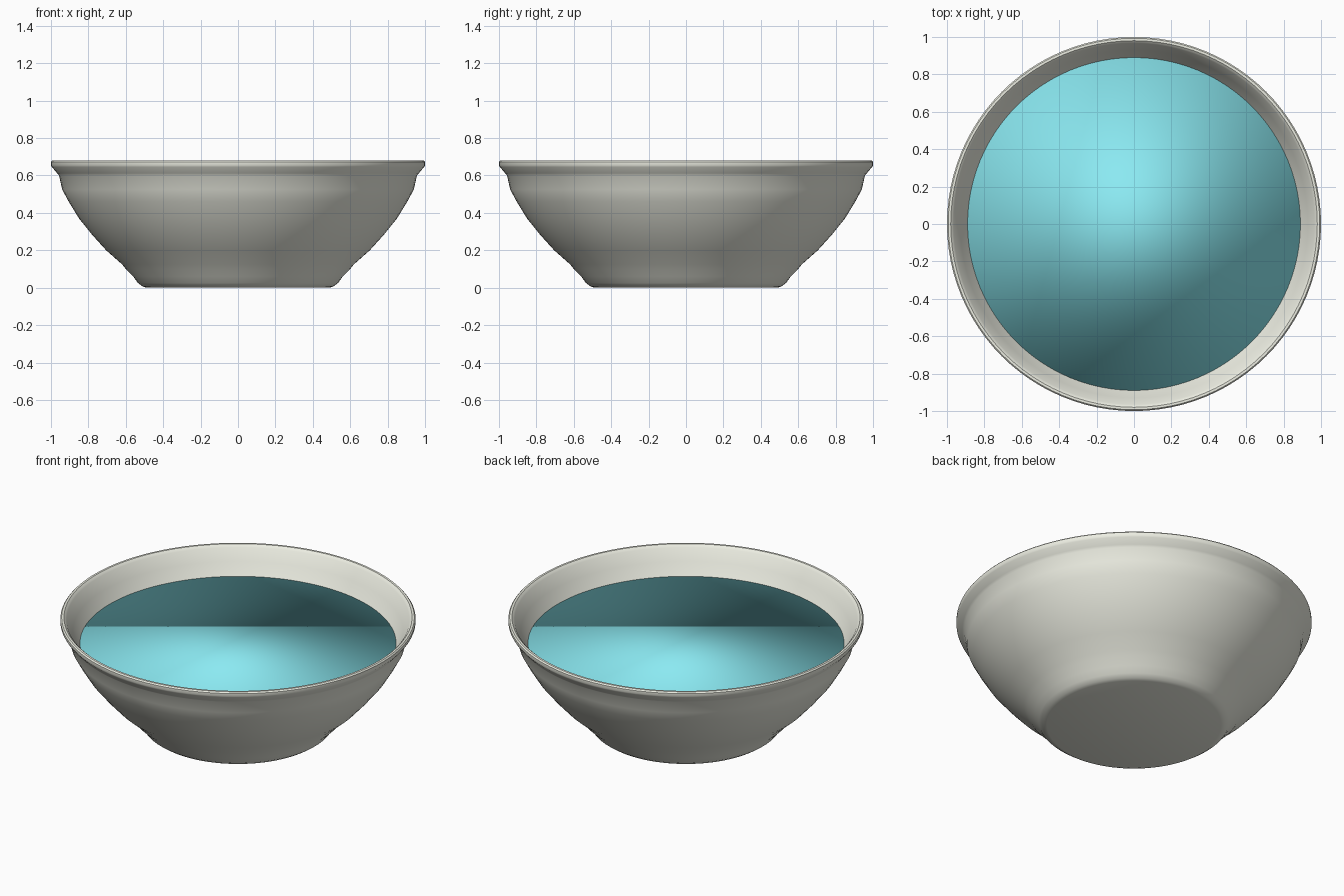
import bpy, bmesh, math

if "Cube" in bpy.data.objects:
    bpy.data.objects.remove(bpy.data.objects["Cube"])

SEGMENTS = 96


def material(name, color):
    mat = bpy.data.materials.new(name)
    mat.diffuse_color = (*color, 1)
    mat.use_nodes = True
    mat.node_tree.nodes["Principled BSDF"].inputs["Base Color"].default_value = mat.diffuse_color
    return mat


def lathe(name, profile, mat):
    """Closed solid: rings from (radius, z) points, capped at both ends."""
    bm = bmesh.new()
    rings = []
    for r, z in profile:
        rings.append([bm.verts.new((r * math.cos(2 * math.pi * i / SEGMENTS),
                                    r * math.sin(2 * math.pi * i / SEGMENTS), z))
                      for i in range(SEGMENTS)])
    for low, high in zip(rings, rings[1:]):
        for i in range(SEGMENTS):
            j = (i + 1) % SEGMENTS
            bm.faces.new((low[i], low[j], high[j], high[i]))
    bm.faces.new(rings[0][::-1])
    bm.faces.new(rings[-1])
    bmesh.ops.recalc_face_normals(bm, faces=bm.faces[:])
    mesh = bpy.data.meshes.new(name)
    bm.to_mesh(mesh)
    bm.free()
    mesh.materials.append(mat)
    mesh.shade_smooth()
    obj = bpy.data.objects.new(name, mesh)
    bpy.context.collection.objects.link(obj)
    return obj


# Bowl: foot, flared wall, rolled rim, then the inside down to the floor
foot = [(0.49, 0.0), (0.51, 0.007), (0.535, 0.025), (0.56, 0.06), (0.60, 0.10)]
wall = [(0.62, 0.125), (0.705, 0.20), (0.78, 0.283), (0.85, 0.37),
        (0.905, 0.46), (0.94, 0.525), (0.957, 0.60)]
rim = [(0.967, 0.612), (0.995, 0.645), (1.0, 0.655), (1.0, 0.672), (0.993, 0.68),
       (0.98, 0.68), (0.972, 0.673), (0.965, 0.665)]
inside = [(0.93, 0.595), (0.89, 0.52), (0.80, 0.38), (0.66, 0.22), (0.52, 0.10)]
bowl = lathe("bowl", foot + wall + rim + inside, material("ceramic", (0.85, 0.86, 0.77)))
bpy.context.view_layer.objects.active = bowl
bowl.select_set(True)
bpy.ops.object.shade_smooth_by_angle(angle=math.radians(40))

# Liquid filling the bowl, smooth all over so its flat top shades like a dome
lathe("liquid", [(0.522, 0.10), (0.662, 0.22), (0.802, 0.38), (0.892, 0.52)],
      material("blue_liquid", (0.26, 0.82, 0.89)))
